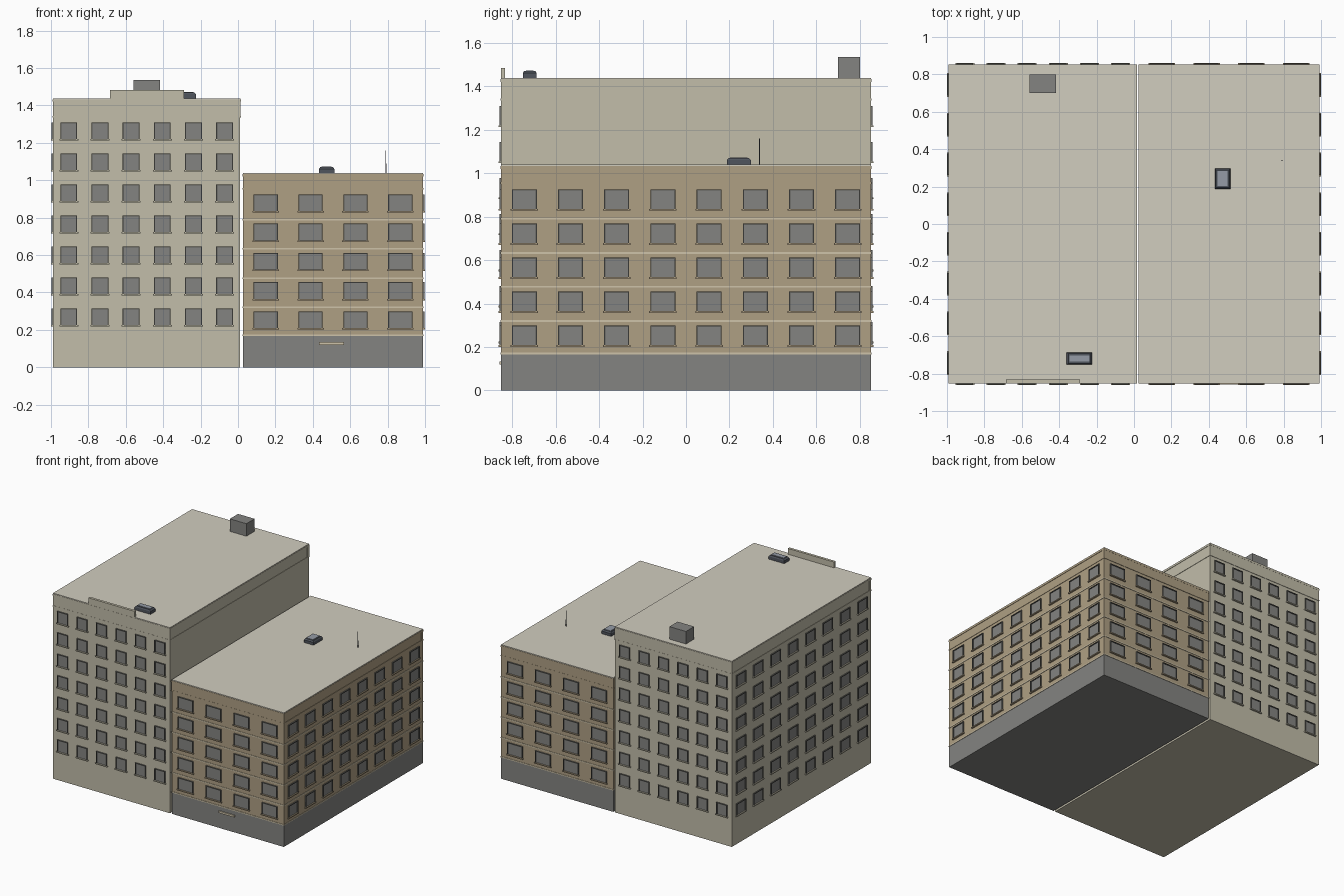
import bpy, bmesh

if "Cube" in bpy.data.objects:
    bpy.data.objects.remove(bpy.data.objects["Cube"])

MATS = {}
COLORS = {
    "cream": (0.54, 0.51, 0.40), "tan": (0.43, 0.35, 0.23), "roof": (0.64, 0.61, 0.52),
    "grey": (0.23, 0.23, 0.22), "dark": (0.11, 0.11, 0.10), "trim": (0.62, 0.55, 0.40),
    "slate": (0.08, 0.09, 0.11), "pane": (0.30, 0.33, 0.38),
}


def mat(key):
    if key not in MATS:
        MATS[key] = bpy.data.materials.new(key)
        MATS[key].diffuse_color = (*COLORS[key], 1)
    return MATS[key]


def make(name, boxes, color, taper=1.0):
    """One object from boxes given as (x0, x1, y0, y1, z0, z1)."""
    bm = bmesh.new()
    for x0, x1, y0, y1, z0, z1 in boxes:
        for v in bmesh.ops.create_cube(bm, size=1)["verts"]:
            t = taper if v.co.z > 0 else 1
            v.co = ((x0 + x1) / 2 + v.co.x * t * (x1 - x0),
                    (y0 + y1) / 2 + v.co.y * t * (y1 - y0),
                    (z0 + z1) / 2 + v.co.z * (z1 - z0))
    me = bpy.data.meshes.new(name)
    bm.to_mesh(me)
    bm.free()
    me.materials.append(mat(color))
    ob = bpy.data.objects.new(name, me)
    bpy.context.collection.objects.link(ob)
    return ob


def on_wall(b, side, u, z, w, h, depth):
    """Box of size w x h centred at (u, z), standing proud of one wall."""
    x0, x1, y0, y1 = b
    zz = (z - h / 2, z + h / 2)
    uu = (u - w / 2, u + w / 2)
    e = 0.004
    return {"front": (*uu, y0 - depth, y0 + e, *zz), "back": (*uu, y1 - e, y1 + depth, *zz),
            "left": (x0 - depth, x0 + e, *uu, *zz), "right": (x1 - e, x1 + depth, *uu, *zz)}[side]


def windows(name, b, sides, rows, trim):
    """Grid of framed windows; sides = {side: (columns, width)}."""
    glass, frames, sills = [], [], []
    h, t = 0.094, 0.006
    for side, (n, w) in sides.items():
        lo, hi = (b[0], b[1]) if side in ("front", "back") else (b[2], b[3])
        for i in range(n):
            u = lo + (hi - lo) * (i + 0.5) / n
            for z in rows:
                glass.append(on_wall(b, side, u, z, w, h, 0.003))
                for s in (-1, 1):
                    frames.append(on_wall(b, side, u + s * (w - t) / 2, z, t, h, 0.009))
                frames.append(on_wall(b, side, u, z + (h - t) / 2, w, t, 0.009))
                sills.append(on_wall(b, side, u, z - h / 2, w + 0.012, 0.008, 0.012))
    make(name + "_window_glass", glass, "grey")
    make(name + "_window_frames", frames, "dark")
    make(name + "_window_sills", sills, trim)


def ring(b, z0, z1, d):
    return (b[0] - d, b[1] + d, b[2] - d, b[3] + d, z0, z1)


def skylight(name, x0, x1, y0, y1, z):
    make(name + "_curb", [(x0, x1, y0, y1, z, z + 0.024)], "slate")
    make(name + "_hood", [(x0, x1, y0, y1, z + 0.024, z + 0.034)], "slate", 0.85)
    m = 0.014
    make(name + "_pane", [(x0 + m, x1 - m, y0 + m, y1 - m, z + 0.03, z + 0.037)], "pane")


TALL = (-0.988, 0.012, -0.85, 0.85)
LOW = (0.028, 0.988, -0.85, 0.85)

# Tall building: walls, cornice mouldings, roof
make("tall_walls", [ring(TALL, 0, 1.43, 0)], "cream")
make("tall_cornice", [ring(TALL, 1.335, 1.343, 0.003), ring(TALL, 1.42, 1.432, 0.003)], "cream")
make("tall_roof", [ring(TALL, 1.432, 1.438, 0.001)], "roof")
windows("tall", TALL, {"front": (6, 0.09), "back": (6, 0.09), "left": (8, 0.115)},
        [0.268 + 0.1658 * i for i in range(7)], "cream")

# Tall building roof parts
make("front_parapet", [(-0.685, -0.29, -0.852, -0.832, 1.42, 1.483)], "cream")
make("roof_plant_box", [(-0.56, -0.418, 0.70, 0.80, 1.435, 1.535)], "grey")
skylight("tall_skylight", -0.36, -0.225, -0.75, -0.688, 1.436)

# Low building: base storey, walls, floor bands, cornice, roof
make("low_base", [ring(LOW, 0, 0.168, 0)], "grey")
make("low_walls", [ring(LOW, 0.168, 1.03, 0)], "tan")
make("low_floor_bands", [ring(LOW, z - 0.004, z + 0.004, 0.003)
                         for z in (0.17, 0.32, 0.477, 0.633, 0.79)], "trim")
make("low_cornice", [ring(LOW, 0.951, 0.959, 0.003), ring(LOW, 1.02, 1.033, 0.003)], "tan")
make("low_roof", [ring(LOW, 1.033, 1.039, 0.001)], "roof")
windows("low", LOW, {"front": (4, 0.13), "back": (4, 0.13), "right": (8, 0.115)},
        [0.252 + 0.1565 * i for i in range(5)], "tan")

# Corner strips in the frieze of both buildings
for name, b, z0, z1, c in (("tall", TALL, 1.343, 1.42, "cream"), ("low", LOW, 0.959, 1.02, "tan")):
    make(name + "_frieze_corners",
         [(b[0] - 0.002, b[1] + 0.002, y - 0.011, y + 0.011, z0, z1) for y in (-0.841, 0.841)], c)

# Entrance: door and canopy
make("door", [on_wall(LOW, "front", 0.50, 0.058, 0.13, 0.116, 0.001)], "grey")
make("door_canopy", [on_wall(LOW, "front", 0.50, 0.127, 0.135, 0.015, 0.009)], "trim")

# Low building roof parts
skylight("low_skylight", 0.433, 0.515, 0.188, 0.298, 1.036)
make("antenna", [(0.788, 0.793, 0.336, 0.341, 1.03, 1.09),
                 (0.789, 0.792, 0.337, 0.340, 1.09, 1.16)], "slate")

for m in bpy.data.materials:
    if m.users and not m.is_grease_pencil:
        m.use_nodes = True
        m.node_tree.nodes["Principled BSDF"].inputs["Base Color"].default_value = m.diffuse_color
